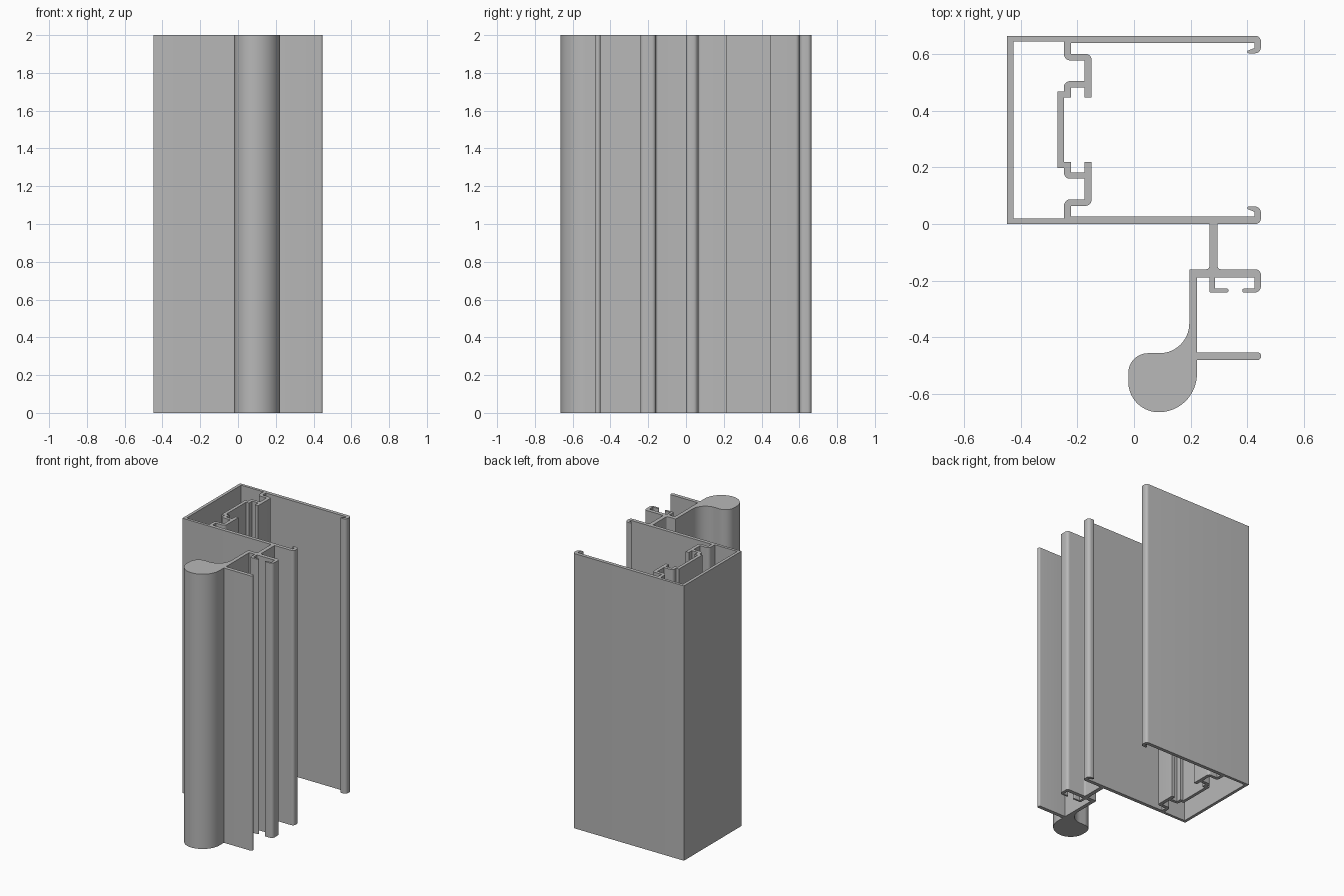
import bpy
import bmesh
from math import cos, sin, pi, radians
from mathutils import Vector

if "Cube" in bpy.data.objects:
    bpy.data.objects.remove(bpy.data.objects["Cube"], do_unlink=True)

LENGTH = 2.0
MID = 0.332      # symmetry line of the box channel

metal = bpy.data.materials.new("grey aluminium")
metal.use_nodes = True
GREY = (0.48, 0.48, 0.48, 1)
metal.diffuse_color = GREY
bsdf = next(n for n in metal.node_tree.nodes if n.type == "BSDF_PRINCIPLED")
bsdf.inputs["Base Color"].default_value = GREY
bsdf.inputs["Roughness"].default_value = 0.6


def rounded(corners):
    """Turn (x, y[, radius]) corners into an outline with filleted right angles."""
    result = []
    count = len(corners)
    for i, corner in enumerate(corners):
        p = Vector(corner[:2])
        if len(corner) < 3:
            points = [p]
        else:
            r = corner[2]
            a = (Vector(corners[i - 1][:2]) - p).normalized()
            b = (Vector(corners[(i + 1) % count][:2]) - p).normalized()
            steps = 20 if r > 0.05 else 5
            angles = [pi / 2 * k / steps for k in range(steps + 1)]
            points = [p + a * r * (1 - sin(t)) + b * r * (1 - cos(t)) for t in angles]
        for q in points:
            if not result or (q - result[-1]).length > 1e-4:
                result.append(q)
    return result


def mirrored(half):
    """Complete a half outline by reflecting it across the channel's middle."""
    return half + [(c[0], 2 * MID - c[1], *c[2:]) for c in reversed(half)]


def extrude(name, corners):
    bm = bmesh.new()
    base = bm.faces.new([bm.verts.new((p.x, p.y, 0)) for p in rounded(corners)])
    grown = bmesh.ops.extrude_face_region(bm, geom=[base], use_keep_orig=True)
    top = [v for v in grown["geom"] if isinstance(v, bmesh.types.BMVert)]
    bmesh.ops.translate(bm, verts=top, vec=(0, 0, LENGTH))
    bmesh.ops.recalc_face_normals(bm, faces=bm.faces)
    # Clean caps for the concave section
    caps = [f for f in bm.faces if len(f.verts) > 4]
    bmesh.ops.triangulate(bm, faces=caps)
    mesh = bpy.data.meshes.new(name)
    bm.to_mesh(mesh)
    bm.free()
    mesh.materials.append(metal)
    obj = bpy.data.objects.new(name, mesh)
    bpy.context.collection.objects.link(obj)
    bpy.ops.object.select_all(action="DESELECT")
    obj.select_set(True)
    bpy.context.view_layer.objects.active = obj
    bpy.ops.object.shade_smooth_by_angle(angle=radians(30))
    return obj


# Open box channel with hooked lips
extrude("box_channel", mirrored([
    (-.448, 0), (.448, 0, .02), (.448, .062, .022), (.4, .062, .006),
    (.4, .053), (.425, .043), (.425, .026), (-.223, .026), (-.223, .02),
    (-.426, .02)]))

# Stepped inner web holding the insulating strips
extrude("inner_web", mirrored([
    (-.27, .197), (-.247, .197), (-.247, .16, .02), (-.175, .16),
    (-.175, .087), (-.247, .087, .022), (-.247, .02), (-.223, .02),
    (-.223, .064), (-.15, .064, .02), (-.15, .218), (-.175, .218),
    (-.175, .182), (-.223, .182), (-.223, .218), (-.247, .218)]))

# Stem, gasket groove, bulb handle and fin in one section
extrude("handle_section", [
    (.266, 0), (.266, -.16, .012), (.195, -.16, .004),
    (.195, -.456, .105), (-.02, -.456, .07),              # neck into bulb
    (-.02, -.664, .107), (.222, -.664, .135),             # bulb
    (.222, -.48), (.448, -.48, .012), (.448, -.453, .012), (.222, -.453),  # fin
    (.222, -.188), (.266, -.188), (.266, -.242, .006),    # groove
    (.333, -.242, .006), (.333, -.228, .006), (.285, -.228), (.285, -.188),
    (.426, -.188), (.426, -.228), (.382, -.228, .006), (.382, -.242, .006),
    (.448, -.242, .022), (.448, -.16, .02), (.295, -.16, .012), (.295, 0)])
